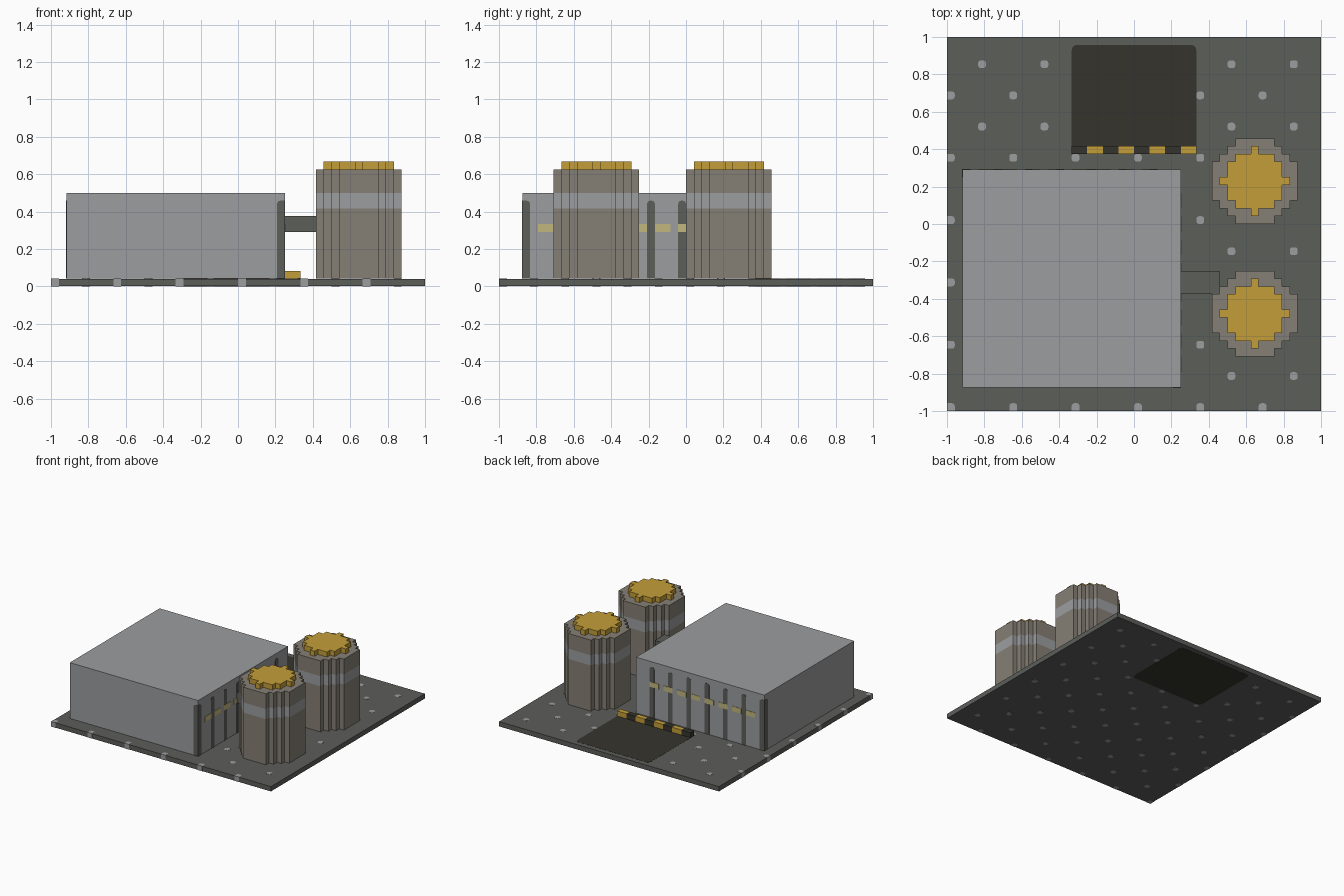
import bpy, bmesh, math

if "Cube" in bpy.data.objects:
    bpy.data.objects.remove(bpy.data.objects["Cube"], do_unlink=True)

C = 1 / 24          # grid cell; every part sits on this grid
T = 0.002           # thickness of painted plates


def material(name, rgb):
    lin = [((c / 255 + 0.055) / 1.055) ** 2.4 for c in rgb] + [1]
    m = bpy.data.materials.new(name)
    m.diffuse_color = lin
    m.use_nodes = True
    bsdf = next(n for n in m.node_tree.nodes if n.type == "BSDF_PRINCIPLED")
    bsdf.inputs["Base Color"].default_value = lin
    return m


SLATE = material("dark_slate", (92, 94, 90))
GREY = material("light_grey", (156, 157, 159))
TAUPE = material("taupe", (134, 128, 117))
GOLD = material("gold", (196, 158, 57))
CREAM = material("window_yellow", (194, 183, 126))
BLACK = material("near_black", (53, 52, 44))


def build(name, prisms):
    """Make one object from prisms: (outline, low, high, axis, material)."""
    bm = bmesh.new()
    mats = []
    for pts, lo, hi, axis, mat in prisms:
        if mat not in mats:
            mats.append(mat)
        place = {"x": lambda u, v, w: (w, u, v),
                 "y": lambda u, v, w: (u, w, v),
                 "z": lambda u, v, w: (u, v, w)}[axis]
        a = [bm.verts.new(place(u, v, lo)) for u, v in pts]
        b = [bm.verts.new(place(u, v, hi)) for u, v in pts]
        n = len(pts)
        faces = [bm.faces.new(a[::-1]), bm.faces.new(b)]
        faces += [bm.faces.new((a[i], a[(i + 1) % n], b[(i + 1) % n], b[i]))
                  for i in range(n)]
        for f in faces:
            f.material_index = mats.index(mat)
    bmesh.ops.recalc_face_normals(bm, faces=bm.faces[:])
    mesh = bpy.data.meshes.new(name)
    bm.to_mesh(mesh)
    bm.free()
    for m in mats:
        mesh.materials.append(m)
    ob = bpy.data.objects.new(name, mesh)
    bpy.context.collection.objects.link(ob)
    return ob


def rect(u0, u1, v0, v1, r=0, sharp=lambda u, v: False):
    """Rectangle outline with rounded corners except where sharp(u, v)."""
    pts = []
    corners = [(u1, v1, -1, -1), (u0, v1, 1, -1), (u0, v0, 1, 1), (u1, v0, -1, 1)]
    for k, (u, v, su, sv) in enumerate(corners):
        if r == 0 or sharp(u, v):
            pts.append((u, v))
            continue
        for j in range(4):
            t = math.radians(90 * k + 30 * j)
            pts.append((u + su * r + r * math.cos(t), v + sv * r + r * math.sin(t)))
    return pts


def stepped_disc(cx, cy, half, radius):
    """Outline of a circle drawn in square cells."""
    side = []
    for k in range(-half, half + 1):
        w = math.floor(math.sqrt(radius ** 2 - k * k)) + 0.5
        for p in ((w, k - 0.5), (w, k + 0.5)):
            if p not in side:
                side.append(p)
    loop = side + [(-u, v) for u, v in reversed(side)]
    return [(cx + u * C, cy + v * C) for u, v in loop]


# Ground slab, with the loading pad and studs showing on both faces
E = 1 - T / 2
build("ground_slab", [(rect(-E, E, -E, E), T / 2, C - T / 2, "z", SLATE)])
build("loading_pad", [(rect(-8 * C, 8 * C, 9 * C, 23 * C, 0.03), 0, C, "z", BLACK)])

studs = []
for i in range(0, 48, 4):
    for j in range(i % 8, 48, 8):
        x, y = -1 + i * C, -1 + j * C
        if -8 * C - 0.01 < x < 8 * C - 0.01 and 9 * C - 0.01 < y < 23 * C:
            continue
        outline = rect(x, x + C, y, y + C, 0.014,
                       lambda u, v: u < -0.99 or v < -0.99)
        studs.append((outline, 0, C, "z", GREY))
build("ground_studs", studs)

# Striped curb in front of the pad
build("striped_curb", [
    (rect((-8 + 2 * k) * C, (-6 + 2 * k) * C, 9 * C, 10 * C), C, 2 * C, "z",
     GOLD if k % 2 else BLACK) for k in range(8)])

# Main hall
X0, X1, Y0, Y1 = -22 * C, 6 * C, -21 * C, 7 * C
build("hall", [(rect(X0, X1, Y0, Y1), C, 12 * C, "z", GREY)])

# Dark ribs and window dashes on the left wall and the back wall
for wall, axis, start, face in (("left", "x", Y0, X1), ("back", "y", X0, Y1)):
    ribs, dashes = [], []
    for k in range(7):
        u = start + 4 * k * C
        first = k == 0
        outline = rect(u, u + C, C, 11 * C, 0.018,
                       lambda a, b: b < 2 * C or (first and a < u + 0.01))
        ribs.append((outline, face - T, face + T, axis, SLATE))
    for k in range(8):
        u = start + (2 + 3 * k) * C
        dashes.append((rect(u, u + 2 * C, 7 * C, 8 * C),
                       face - T, face + 1.6 * T, axis, CREAM))
    build(wall + "_wall_ribs", ribs)
    build(wall + "_wall_windows", dashes)

# Corner ribs wrap round onto the neighbouring walls
build("front_corner_rib", [
    (rect(X1 - C, X1 + T, C, 11 * C, 0.018, lambda a, b: b < 2 * C or a > X1),
     Y0 - T, Y0 + T, "y", SLATE)])
build("back_corner_rib", [
    (rect(Y1 - C, Y1 + T, C, 11 * C, 0.018, lambda a, b: b < 2 * C or a > Y1),
     X0 - T, X0 + T, "x", SLATE)])

# Pipe from the hall to the front tank
build("pipe", [(rect(X1, 11 * C, -9 * C, -6 * C), 7 * C, 9 * C, "z", SLATE)])

# Two storage tanks with a pale band and a gold lid
for name, cy in (("front_tank", -11.5 * C), ("back_tank", 5.5 * C)):
    cx = 15.5 * C
    body = stepped_disc(cx, cy, 5, 5.5)
    build(name, [(body, C, 10 * C, "z", TAUPE),
                 (body, 10 * C, 12 * C, "z", GREY),
                 (body, 12 * C, 15 * C, "z", TAUPE)])
    build(name + "_lid", [(stepped_disc(cx, cy, 4, 4), 15 * C, 16 * C, "z", GOLD)])
